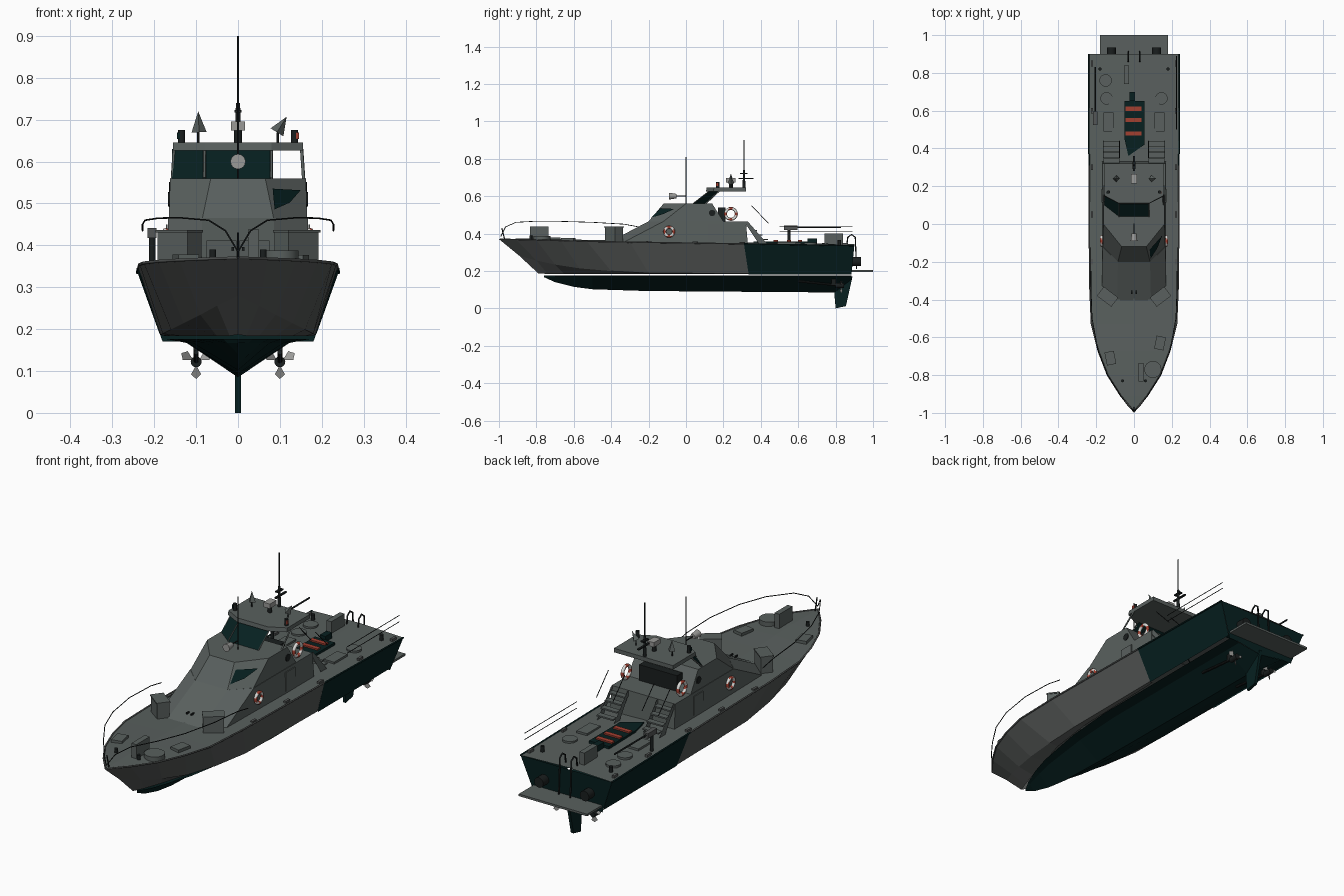
import bpy, bmesh, math
from mathutils import Vector, Matrix

if "Cube" in bpy.data.objects:
    bpy.data.objects.remove(bpy.data.objects["Cube"])


def colour(name, r, g, b):
    m = bpy.data.materials.new(name)
    m.diffuse_color = (r, g, b, 1)
    m.use_nodes = True
    m.node_tree.nodes["Principled BSDF"].inputs["Base Color"].default_value = m.diffuse_color
    return m


DECK = colour("deck grey", .1, .117, .112)
HULL = colour("hull grey", .088, .094, .092)
TEAL = colour("dark teal", .002, .0145, .0145)
BLACK = colour("near black", .01, .013, .013)
RED = colour("signal red", .36, .05, .03)
WHITE = colour("white", .7, .7, .68)
METAL = colour("light metal", .32, .32, .31)


def mesh(name, verts, faces, *mats):
    me = bpy.data.meshes.new(name)
    me.from_pydata([tuple(v) for v in verts], [], faces)
    for m in mats:
        me.materials.append(m)
    me.update()
    o = bpy.data.objects.new(name, me)
    bpy.context.collection.objects.link(o)
    return o


def fix_normals(o):
    bm = bmesh.new()
    bm.from_mesh(o.data)
    bmesh.ops.remove_doubles(bm, verts=bm.verts, dist=1e-5)
    bmesh.ops.recalc_face_normals(bm, faces=bm.faces)
    bm.to_mesh(o.data)
    bm.free()


def box(name, c, s, mat, rz=0.0):
    bm = bmesh.new()
    M = Matrix.Translation(c) @ Matrix.Rotation(rz, 4, 'Z')
    bmesh.ops.create_cube(bm, size=1, matrix=M @ Matrix.Diagonal((*s, 1)))
    return finish(name, bm, mat)


def cyl(name, a, b, r, mat, r2=None, seg=16):
    a, b = Vector(a), Vector(b)
    d = b - a
    bm = bmesh.new()
    M = Matrix.Translation((a + b) / 2) @ d.to_track_quat('Z', 'Y').to_matrix().to_4x4()
    bmesh.ops.create_cone(bm, cap_ends=True, segments=seg, radius1=r,
                          radius2=r if r2 is None else r2, depth=d.length, matrix=M)
    return finish(name, bm, mat, seg > 8)


def finish(name, bm, mat, smooth=False):
    o = mesh(name, [], [], mat)
    bm.to_mesh(o.data)
    bm.free()
    if smooth:
        o.data.polygons.foreach_set("use_smooth", [True] * len(o.data.polygons))
        o.data.set_sharp_from_angle(angle=math.radians(40))
    return o


def tube(name, pts, r, mat):
    cu = bpy.data.curves.new(name, 'CURVE')
    cu.dimensions = '3D'
    cu.bevel_depth = r
    cu.bevel_resolution = 1
    s = cu.splines.new('POLY')
    s.points.add(len(pts) - 1)
    for p, q in zip(s.points, pts):
        p.co = (*q, 1)
    cu.materials.append(mat)
    o = bpy.data.objects.new(name, cu)
    bpy.context.collection.objects.link(o)


def skin(name, rows, mat):
    """Surface through rows of points on +x, mirrored to -x."""
    verts, faces, n = [], [], len(rows[0])
    for sx in (1, -1):
        b = len(verts)
        verts += [(sx * x, y, z) for row in rows for x, y, z in row]
        for i in range(len(rows) - 1):
            for j in range(n - 1):
                k = b + i * n + j
                faces.append((k, k + n, k + n + 1, k + 1)[::sx])
    o = mesh(name, verts, faces, mat)
    fix_normals(o)
    return o


def loft(name, levels, mat, cap=True):
    """levels: (z, half outline front to back), mirrored and stacked."""
    verts, faces = [], []
    for z, half in levels:
        verts += [(x, y, z) for x, y in half] + [(-x, y, z) for x, y in half[::-1]]
    n = 2 * len(levels[0][1])
    for i in range(len(levels) - 1):
        for j in range(n):
            k = (j + 1) % n
            faces.append((i * n + j, i * n + k, i * n + n + k, i * n + n + j))
    if cap:
        faces.append(tuple(range(len(verts) - n, len(verts))))
    o = mesh(name, verts, faces, mat)
    fix_normals(o)
    return o


# hull: deck edge, chine and waterline rows
edge = [(0, -1, .37), (.07, -.91, .368), (.14, -.8, .365), (.19, -.67, .362),
        (.225, -.53, .358), (.235, -.3, .354), (.237, .31, .345)]
chine = [(0, -.89, .28), (.05, -.8, .256), (.09, -.7, .234), (.13, -.57, .214),
         (.16, -.4, .199), (.18, -.2, .189), (.185, .335, .186)]
low = [(0, -.79, .187), (.02, -.74, .184), (.05, -.65, .183), (.09, -.52, .183),
       (.13, -.38, .183), (.16, -.15, .183), (.172, .335, .183)]
skin("forward_hull", [edge, chine, low], HULL)
aft = [[(.237, .31, .345), (.24, .9, .335)], [(.185, .335, .182), (.185, .885, .182)]]
skin("aft_hull", aft, TEAL)
mesh("transom", [(.24, .9, .335), (-.24, .9, .335), (-.18, .885, .17), (.18, .885, .17)],
     [(0, 1, 2, 3)], TEAL)
rim = edge + [(.24, .9, .335)]
skin("deck", [rim, [(0, y, z + min(.008, x * .06)) for x, y, z in rim]], DECK)
for s in (1, -1):
    tube("gunwale", [(s * x, max(y, -.994), z) for x, y, z in edge], .004, HULL)
    tube("aft_gunwale", [(s * .238, .31, .345), (s * .24, .9, .335)], .004, TEAL)

# underwater V hull with a flat outer chine, open at the waterline
ky = [-.76, -.7, -.6, -.5, -.25, 0, .8, .885]
kx = [0, .035, .075, .105, .15, .17, .17, .17]
kz = [.17, .14, .115, .102, .094, .091, .085, .15]
skin("lower_hull", [[(x, y, .176) for x, y in zip(kx, ky)],
                    [(x * .72, y, .167) for x, y in zip(kx, ky)],
                    [(0, y, z) for y, z in zip(ky, kz)]], TEAL)
mesh("lower_transom", [(.17, .885, .176), (-.17, .885, .176), (0, .885, .15)], [(0, 1, 2)], TEAL)

# rudder, shafts and propellers
prof = [(.8, 0), (.855, .012), (.89, .17), (.785, .17)]
mesh("rudder", [(x, y, z) for x in (-.007, .007) for y, z in prof],
     [(3, 2, 1, 0), (4, 5, 6, 7)] + [(i, (i + 1) % 4, (i + 1) % 4 + 4, i + 4) for i in range(4)], TEAL)
for s in (1, -1):
    c = Vector((s * .1, .83, .122))
    cyl("shaft", (s * .1, .6, .145), c, .006, BLACK, seg=8)
    cyl("propeller_hub", c - Vector((0, .03, 0)), c + Vector((0, .015, 0)), .013, BLACK)
    box("shaft_strut", (s * .1, .79, .15), (.012, .025, .05), BLACK)
    for k in range(3):
        a = math.radians(150 + 120 * k if s < 0 else 30 + 120 * k)
        d, t = Vector((math.cos(a), 0, math.sin(a))), Vector((-math.sin(a), .6, math.cos(a)))
        mesh("propeller_blade", [c + d * .008, c + d * .03 + t * .012, c + d * .041,
                                 c + d * .03 - t * .012], [(0, 1, 2, 3)], METAL)
    # stern exhausts and boarding handrails
    cyl("exhaust", (s * .12, .87, .25), (s * .12, .935, .25), .024, BLACK)
    tube("boarding_rail", [(s * .03, .86, .34), (s * .03, .865, .38), (s * .03, .885, .395),
                           (s * .03, .905, .38), (s * .03, .912, .21)], .004, BLACK)
box("swim_platform", (0, .94, .2), (.36, .12, .01), DECK)

# deckhouse in two stepped tiers
loft("lower_house", [(.35, [(.09, -.42), (.17, -.34), (.17, .33)]),
                     (.465, [(.085, -.2), (.167, -.12), (.167, .32)])], DECK)
q = [Vector(p) for p in ((.085, -.2, .465), (.165, -.12, .465), (.162, 0, .56), (.065, -.12, .56))]
loft("upper_house", [(.465, [(.085, -.2), (.165, -.12), (.165, .2)]),
                     (.56, [(.065, -.12), (.162, 0), (.162, .14)])], DECK)


def on_face(u, v):
    return q[0].lerp(q[1], u).lerp(q[3].lerp(q[2], u), v) + Vector((.003, -.004, .002))


mesh("corner_window", [on_face(.1, .72), on_face(.04, .2), on_face(.5, .37), on_face(.82, .68)],
     [(0, 1, 2, 3)], TEAL)

# windscreen: centre pane and one side pane, with posts
mesh("windscreen", [(-.08, .04, .56), (.077, .04, .56), (.077, .13, .63), (-.08, .13, .63),
                    (-.157, .1, .56), (-.157, .18, .63)], [(0, 1, 2, 3), (4, 0, 3, 5)], TEAL)
for s in (1, -1):
    tube("screen_post", [(s * .08, .038, .56), (s * .08, .128, .63)], .003, DECK)
    tube("roof_post", [(s * .157, .1, .555), (s * .152, .18, .63)], .004, DECK)
loft("roof", [(.626, [(.08, .107), (.155, .145), (.155, .32)]),
              (.645, [(.08, .11), (.155, .15), (.155, .32)])], DECK)
mesh("roof_lining", [(.08, .107, .626), (.155, .145, .626), (.155, .32, .626), (-.155, .32, .626),
                     (-.155, .145, .626), (-.08, .107, .626)], [(5, 4, 3, 2, 1, 0)], DECK)
box("helm_console", (0, .19, .5), (.2, .04, .08), BLACK)

# front hatch doors laid on the sloping house front
for s in (1, -1):
    x0, x1 = s * .003, s * .075
    mesh("front_door", [(x0, -.405, .363), (x1, -.405, .363), (x1, -.31, .412), (x0, -.31, .412)],
         [(0, 1, 2, 3)[::s]], DECK)
    box("door_handle", (s * .012, -.36, .392), (.006, .02, .008), BLACK)
    cyl("porthole", (s * .158, .14, .51), (s * .167, .14, .51), .017, BLACK)
    box("side_door", (s * .17, .15, .405), (.004, .07, .09), DECK)

    # stairs, wing plates and handrails behind the house
    for k in range(4):
        box("stair_tread", (s * .12, .335 + .03 * k, .44 - .024 * k), (.085, .028, .007), DECK)
    for e in (.077, .163):
        mesh("stair_side", [(s * e, .31, .465), (s * e, .33, .465), (s * e, .435, .345),
                            (s * e, .39, .345)], [(0, 1, 2, 3)], DECK)
        tube("stair_rail", [(s * e, .35, .55), (s * e, .44, .455)], .002, BLACK)

# life rings with red quarters, the upper pair tucked under the roof
for s in (1, -1):
    for x, y, z, R in ((.146, .24, .505, .029), (.172, -.09, .41, .024)):
        V, F, N, K = [], [], 24, 8
        for i in range(N):
            a = math.tau * i / N
            for j in range(K):
                b = math.tau * j / K
                r = R + .008 * math.cos(b)
                V.append((s * x + .008 * math.sin(b), y + r * math.cos(a), z + r * math.sin(a)))
                i2, j2 = (i + 1) % N, (j + 1) % K
                F.append((i * K + j, i2 * K + j, i2 * K + j2, i * K + j2))
        o = mesh("life_ring", V, F, WHITE, RED)
        fix_normals(o)
        for p in o.data.polygons:
            ang = math.atan2(p.center.z - z, p.center.y - y)
            p.material_index = int(math.cos(4 * ang) > 0)
            p.use_smooth = True

# mast, radar, lamps and aerials
cyl("mast", (0, .31, .64), (0, .31, .74), .008, BLACK, .005)
cyl("mast_aerial", (0, .31, .74), (0, .31, .9), .0025, BLACK, seg=6)
box("mast_arm", (0, .32, .695), (.01, .08, .006), BLACK)
box("radar", (0, .24, .685), (.034, .05, .022), METAL)
cyl("radar_stand", (0, .24, .645), (0, .24, .68), .01, BLACK)
box("mast_lamp_bar", (0, .31, .72), (.016, .04, .006), BLACK)
cyl("front_aerial", (0, 0, .56), (0, 0, .81), .0022, BLACK, seg=6)
cyl("searchlight", (0, -.09, .6), (0, -.05, .6), .018, METAL, .012)
tube("searchlight_arm", [(0, -.05, .6), (0, 0, .6)], .003, BLACK)
for s, m in ((1, RED), (-1, TEAL)):
    tip = (.116, .24, .707) if s > 0 else (-.095, .24, .72)
    cyl("roof_horn", (s * .093, .24, .67), tip, .018, DECK, 0, 4)
    cyl("horn_stand", (s * .095, .24, .645), (s * .095, .24, .67), .003, BLACK, seg=6)
    cyl("side_lamp", (s * .135, .17, .645), (s * .135, .17, .676), .009, BLACK, seg=10)
    box("side_lamp_lens", (s * .142, .167, .662), (.007, .012, .016), m)

    # deck lockers, bow rails and cleats
    box("locker", (s * .14, -.385, .393), (.09, .055, .08), DECK, rz=s * .65)
    box("locker_lid", (s * .14, -.385, .434), (.096, .061, .006), DECK, rz=s * .65)
    tube("bow_rail", [(0, -.99, .385), (s * .03, -.965, .435), (s * .07, -.91, .46),
                      (s * .14, -.8, .466), (s * .19, -.67, .465), (s * .222, -.5, .46),
                      (s * .228, -.33, .45), (s * .228, -.25, .435)], .002, BLACK)
    for y in (-.2, .05, .3, .6, .85):
        box("fairlead", (s * .222, y, .353 - .012 * max(y, 0)), (.012, .03, .012), HULL)
    cyl("bollard", (s * .18, .82, .335), (s * .18, .82, .365), .009, BLACK, seg=10)
    cyl("bow_bollard", (s * .06, -.83, .365), (s * .06, -.83, .39), .008, BLACK, seg=10)
    box("aft_hatch", (s * .135, .54, .349), (.055, .1, .01), DECK)
    cyl("aft_round_hatch", (s * .145, .665, .335), (s * .145, .665, .351), .033, DECK, seg=20)
for z in (.41, .44):
    tube("aft_rail", [(.225, .5, z), (.225, .89, z)], .0016, BLACK)

# foredeck and stern deck fittings
cyl("foredeck_drum", (.1, -.77, .36), (.1, -.77, .388), .045, DECK, seg=24)
box("foredeck_box", (.037, -.785, .403), (.026, .1, .07), DECK)
box("foredeck_hatch", (-.125, -.71, .371), (.05, .07, .014), DECK, rz=.2)
box("foredeck_hatch", (.138, -.63, .37), (.05, .07, .014), DECK, rz=-.2)
cyl("jackstaff", (0, -.97, .37), (0, -.985, .43), .003, BLACK, seg=6)
cyl("stern_round_hatch", (-.15, .76, .335), (-.15, .76, .35), .033, DECK, seg=20)
box("stern_box", (-.04, .79, .37), (.026, .1, .06), DECK)

# swinging davit on the port quarter
tube("davit_arm", [(-.205, .55, .432), (-.205, .83, .432)], .004, BLACK)
cyl("davit_post", (-.205, .55, .34), (-.205, .55, .44), .008, BLACK)
box("davit_head", (-.205, .56, .43), (.022, .07, .024), HULL)

# low central tender rack with red slats
tender = [(-.05, .65), (-.05, .45), (-.03, .36), (.055, .42), (.055, .65)]
n = len(tender)
o = mesh("tender_body", [(x, y, z) for z in (.343, .358) for x, y in tender],
         [tuple(range(n, 2 * n))] + [(i, (i + 1) % n, (i + 1) % n + n, i + n) for i in range(n)], TEAL)
fix_normals(o)
box("tender_motor", (-.01, .675, .358), (.03, .05, .03), TEAL)
for y in (.48, .55, .61):
    box("red_slat", (-.002, y, .361), (.085, .022, .008), RED)
